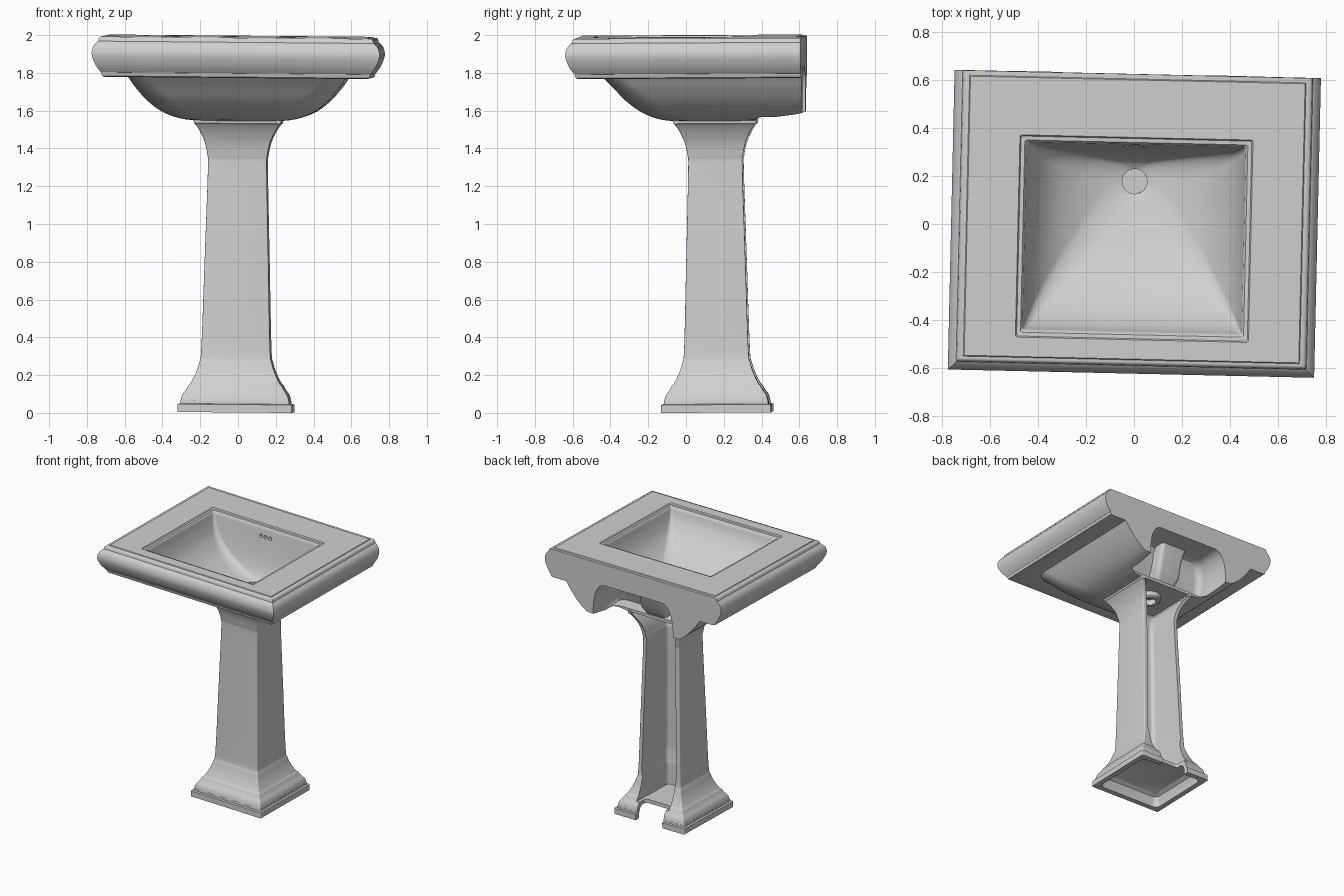
import bpy, bmesh, math
from mathutils import Matrix

if "Cube" in bpy.data.objects:
    bpy.data.objects.remove(bpy.data.objects["Cube"])

glaze = bpy.data.materials.new("glazed_grey")
glaze.use_nodes = True
glaze.diffuse_color = (0.63, 0.63, 0.63, 1)
glaze.node_tree.nodes["Principled BSDF"].inputs["Base Color"].default_value = (0.63, 0.63, 0.63, 1)

# The whole piece leans and turns very slightly
LEAN = (Matrix.Translation((-0.015, 0.006, 0.003)) @ Matrix.Rotation(math.radians(-1.3), 4, "Z")
        @ Matrix.Rotation(math.radians(0.5), 4, "Y") @ Matrix.Rotation(math.radians(0.3), 4, "X"))


def make(name, bm):
    bmesh.ops.remove_doubles(bm, verts=bm.verts, dist=1e-5)
    bmesh.ops.recalc_face_normals(bm, faces=bm.faces)
    mesh = bpy.data.meshes.new(name)
    bm.to_mesh(mesh)
    bm.free()
    mesh.materials.append(glaze)
    ob = bpy.data.objects.new(name, mesh)
    bpy.context.collection.objects.link(ob)
    return ob


def ring(z, hx, y0, y1, r_front=0.0, r_back=0.0, seg=8):
    """Rounded rectangle at height z."""
    pts = []
    corners = ((1, y1, r_back, 0), (-1, y1, r_back, 90), (-1, y0, r_front, 180), (1, y0, r_front, 270))
    for sx, y, r, start in corners:
        cx = sx * (hx - r)
        cy = y - r if start < 180 else y + r
        for i in range(seg + 1):
            a = math.radians(start + 90 * i / seg)
            pts.append((cx + r * math.cos(a), cy + r * math.sin(a), z))
    return pts


def smooth_levels(levels, steps=4):
    """Catmull-Rom in-betweens for a list of level tuples."""
    out = []
    for i in range(len(levels) - 1):
        a, b, c, d = (levels[max(0, min(len(levels) - 1, i + k))] for k in (-1, 0, 1, 2))
        for s in range(steps):
            t = s / steps
            out.append(tuple(0.5 * (2 * q + (r - p) * t + (2 * p - 5 * q + 4 * r - w) * t * t
                                    + (3 * q - p - 3 * r + w) * t ** 3)
                             for p, q, r, w in zip(a, b, c, d)))
    return out + [levels[-1]]


def loft(name, levels):
    bm = bmesh.new()
    rings = [[bm.verts.new(p) for p in ring(*lv)] for lv in levels]
    n = len(rings[0])
    for lo, hi in zip(rings, rings[1:]):
        for i in range(n):
            bm.faces.new((lo[i], lo[(i + 1) % n], hi[(i + 1) % n], hi[i]))
    bm.faces.new(rings[0][::-1])
    bm.faces.new(rings[-1])
    return make(name, bm)


def combine(ob, other, op):
    other.hide_render = True
    mod = ob.modifiers.new(op.lower(), "BOOLEAN")
    mod.operation, mod.object, mod.solver = op, other, "EXACT"
    bpy.context.view_layer.objects.active = ob
    bpy.ops.object.modifier_apply(modifier=mod.name)
    bpy.data.objects.remove(other)


def finish(ob):
    bpy.ops.object.select_all(action="DESELECT")
    ob.select_set(True)
    bpy.context.view_layer.objects.active = ob
    bpy.ops.object.shade_smooth_by_angle(angle=math.radians(30))
    ob.matrix_world = LEAN


# Basin slab with moulded front and side edges: (inset, height)
edge = smooth_levels([(0.045, 1.80), (0.018, 1.84), (0, 1.893), (0.008, 1.935), (0.028, 1.96)])
edge = [(0.068, 1.773), (0.054, 1.778), (0.048, 1.798)] + edge
edge += [(0.033, 1.962), (0.036, 1.977), (0.041, 1.983), (0.048, 1.986)]
basin = loft("basin", [(z, 0.762 - o, -0.618 + o, 0.66) for o, z in edge])
combine(basin, loft("deck_panel", [(1.95, 0.70, -0.561, 0.608), (1.986, 0.70, -0.561, 0.608),
                                   (1.991, 0.696, -0.557, 0.604)]), "UNION")

# Rounded underside of the bowl, running through to the wall
under = smooth_levels([(1.543, 0.22, -0.06, 0.385, 0.10), (1.555, 0.31, -0.14, 0.41, 0.14),
                       (1.592, 0.405, -0.228, 0.66, 0.16), (1.653, 0.482, -0.308, 0.66, 0.15),
                       (1.723, 0.542, -0.372, 0.66, 0.13), (1.758, 0.566, -0.407, 0.66, 0.12),
                       (1.79, 0.59, -0.44, 0.66, 0.12)], 3)
combine(basin, loft("bowl_underside", under), "UNION")

# Flat wall face
combine(basin, loft("wall_cut", [(1.3, 1, 0.628, 1), (2.2, 1, 0.628, 1)]), "DIFFERENCE")

# Bowl interior with stepped lip, funnelling into the round drain
well = smooth_levels([(1.972, 0.456, -0.446, 0.336, 0.012, 0.012), (1.90, 0.44, -0.42, 0.325, 0.025, 0.025),
                      (1.815, 0.405, -0.355, 0.312, 0.04, 0.04), (1.73, 0.335, -0.24, 0.297, 0.06, 0.06),
                      (1.665, 0.24, -0.10, 0.28, 0.08, 0.08), (1.625, 0.15, 0.03, 0.262, 0.085, 0.085),
                      (1.606, 0.085, 0.105, 0.243, 0.065, 0.065),
                      (1.598, 0.052, 0.128, 0.232, 0.052, 0.052)])
lip = [(2.05, 0.485, -0.477, 0.365), (1.991, 0.485, -0.477, 0.365), (1.983, 0.480, -0.472, 0.360),
       (1.982, 0.464, -0.456, 0.344)]
lip = [lv + (0.01, 0.01) for lv in lip]
drain = [(1.582, 0.052, 0.128, 0.232, 0.052, 0.052)]
combine(basin, loft("well_cut", lip + well + drain), "DIFFERENCE")

# Hollow behind the bowl, open to the wall, following the bowl's rear
hollow = [(1.45, 0.33, 0.375, 0.8, 0.05), (1.565, 0.34, 0.375, 0.8, 0.05), (1.575, 0.345, 0.285, 0.8, 0.05),
          (1.63, 0.345, 0.305, 0.8, 0.05), (1.68, 0.34, 0.328, 0.8, 0.05), (1.74, 0.33, 0.345, 0.8, 0.05),
          (1.79, 0.305, 0.36, 0.8, 0.05), (1.815, 0.28, 0.38, 0.8, 0.05), (1.825, 0.25, 0.41, 0.8, 0.05)]
combine(basin, loft("hollow_cut", hollow), "DIFFERENCE")

# Overflow duct running down the rear of the bowl
duct = [(1.555, 0.08, 0.25, 0.36), (1.62, 0.10, 0.285, 0.41), (1.74, 0.10, 0.32, 0.44), (1.84, 0.11, 0.34, 0.48)]
combine(basin, loft("overflow_duct", [lv + (0.0, 0.03) for lv in duct]), "UNION")

# Overflow holes in the rear of the bowl
for x in (-0.04, 0, 0.04):
    bm = bmesh.new()
    bmesh.ops.create_cone(bm, cap_ends=True, segments=16, radius1=0.013, radius2=0.013, depth=0.06,
                          matrix=Matrix.Translation((x, 0.32, 1.91)) @ Matrix.Rotation(math.pi / 2, 4, "X"))
    combine(basin, make("overflow_cut", bm), "DIFFERENCE")
finish(basin)

# Drain outlet under the bowl
outlet = loft("drain_outlet", [(z, r, 0.18 - r, 0.18 + r, r, r)
                               for z, r in ((1.56, 0.085), (1.51, 0.08), (1.50, 0.07))])
combine(outlet, loft("outlet_cut", [(z, 0.045, 0.135, 0.225, 0.045, 0.045) for z in (1.4, 1.545)]), "DIFFERENCE")
finish(outlet)

# Pedestal: (height, half width), slightly shallower than wide
CY = 0.160
SHALLOW = 0.012
foot = [(0, 0.303), (0.042, 0.303), (0.045, 0.289), (0.06, 0.288)]
foot += smooth_levels([(0.06, 0.287), (0.09, 0.279), (0.115, 0.262), (0.132, 0.252), (0.143, 0.247)], 3)
shaft = smooth_levels([(0.15, 0.238), (0.20, 0.213), (0.26, 0.193), (0.34, 0.182), (0.8, 0.169), (1.28, 0.156),
                       (1.36, 0.159), (1.43, 0.174), (1.49, 0.201), (1.525, 0.224)])
shaft += [(1.53, 0.231), (1.552, 0.233)]
pedestal = loft("pedestal", [(z, h, CY - h + SHALLOW, CY + h - SHALLOW, 0.008, 0.008)
                             for z, h in foot + shaft])

# Channel up the back, ending on a floor above the foot
wall = 0.031
inner = [(0.12, 0.14)] + [(z, min(h - wall, 0.14 if z < 0.3 else 1)) for z, h in shaft] + [(1.7, 0.2)]
combine(pedestal, loft("channel_cut", [(z, h, CY - h + SHALLOW, 0.8, 0.03) for z, h in inner]), "DIFFERENCE")

# Hollow under the foot, and the notch through its back
recess = [(-0.1, 0.265), (0.04, 0.262), (0.075, 0.25), (0.092, 0.225)]
combine(pedestal, loft("foot_cut", [(z, h, CY - h + SHALLOW, CY + h - SHALLOW, 0.04, 0.04) for z, h in recess]),
        "DIFFERENCE")
combine(pedestal, loft("notch_cut", [(z, 0.115, 0.33, 0.8, 0.02) for z in (-0.1, 0.2)]), "DIFFERENCE")
finish(pedestal)
